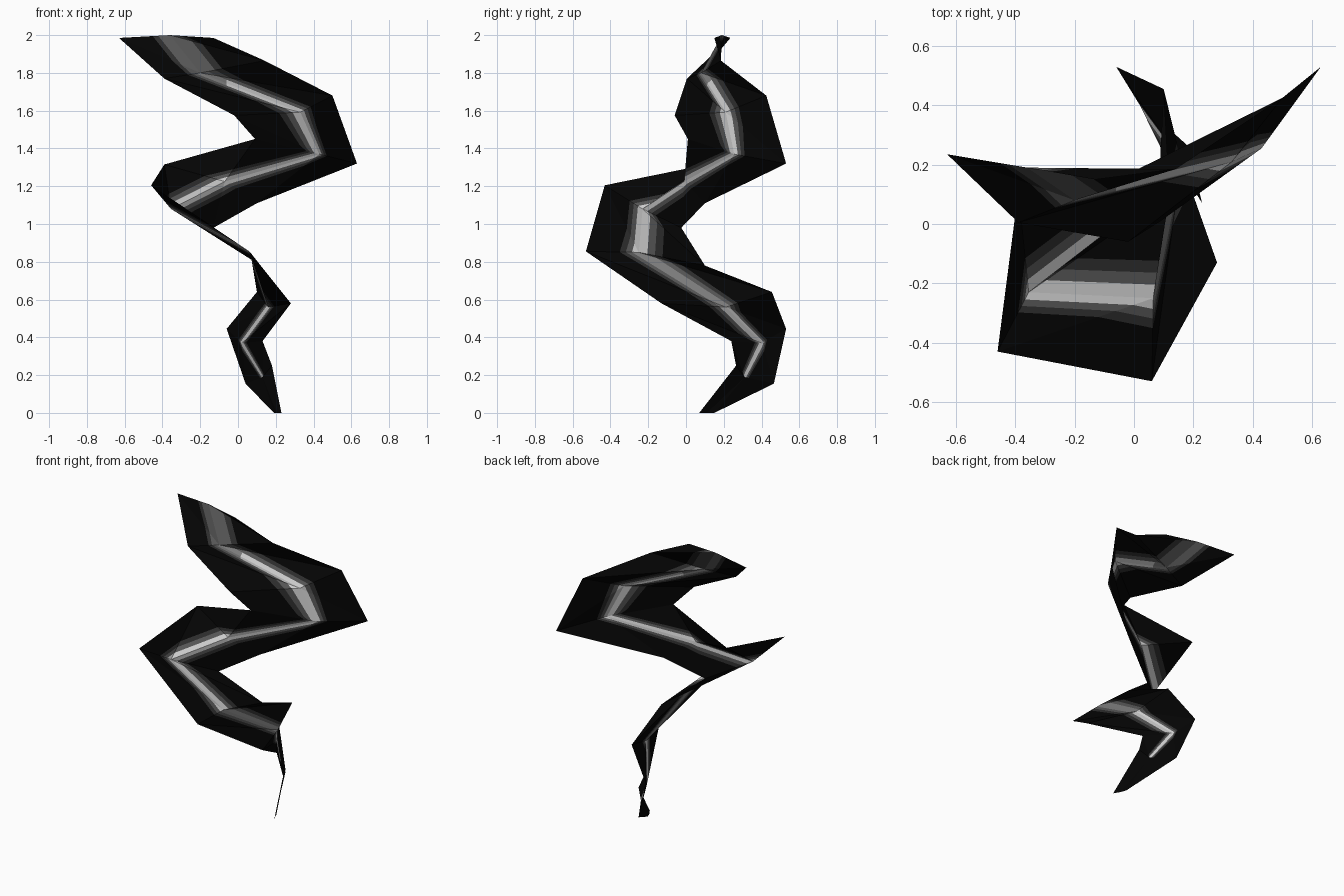
import bpy
import bmesh
from mathutils import Vector

if "Cube" in bpy.data.objects:
    bpy.data.objects.remove(bpy.data.objects["Cube"])

# Cross-sections of the ribbon, top to bottom:
# one edge, centre crease, other edge, half width of the glowing band
SECTIONS = [
    ((-0.13, 0.15, 1.985), (-0.36, 0.19, 2.00), (-0.63, 0.235, 1.985), 0.34),
    ((0.14, 0.185, 1.865), (-0.20, 0.08, 1.80), (-0.39, 0.005, 1.77), 0.34),
    ((0.50, 0.425, 1.68), (0.33, 0.21, 1.592), (-0.02, -0.06, 1.575), 0.32),
    ((0.63, 0.53, 1.32), (0.43, 0.255, 1.37), (0.09, 0.01, 1.45), 0.20),
    ((0.10, 0.10, 1.11), (-0.07, -0.01, 1.225), (-0.39, 0.11, 1.315), 0.33),
    ((-0.13, -0.025, 0.98), (-0.355, -0.23, 1.08), (-0.46, -0.43, 1.205), 0.34),
    ((0.12, 0.10, 0.78), (0.065, -0.25, 0.85), (0.06, -0.53, 0.855), 0.36),
    ((0.10, 0.455, 0.64), (0.16, 0.21, 0.56), (0.28, -0.13, 0.58), 0.26),
    ((-0.06, 0.53, 0.445), (0.02, 0.40, 0.37), (0.13, 0.24, 0.38), 0.22),
    ((0.04, 0.465, 0.155), (0.13, 0.31, 0.19), (0.18, 0.265, 0.25), 0.14),
    ((0.19, 0.15, 0.0), (0.205, 0.11, 0.0), (0.23, 0.07, 0.0), 0.14),
]
COLOURS = [("black", 0.0012), ("charcoal", 0.025), ("dark_grey", 0.09),
           ("mid_grey", 0.20), ("light_grey", 0.60)]
STEPS = [0.0, 0.36, 0.68, 1.0]      # stripe borders as parts of the band width
LEVELS = [4, 2, 1, 0]               # colours from the crease outwards
FADED = {0: [2, 2, 1, 0], 6: [3, 2, 1, 0], 9: [0, 0, 0, 0]}


def material(name, value):
    m = bpy.data.materials.new(name)
    m.diffuse_color = (value, value, value, 1)
    m.use_nodes = True
    m.node_tree.nodes["Principled BSDF"].inputs["Base Color"].default_value = m.diffuse_color
    return m


def add_face(bm, points, level):
    """Face from points, dropping repeated corners."""
    keep = [p for k, p in enumerate(points) if (p - points[k - 1]).length > 1e-5]
    if len(keep) < 3:
        return None
    f = bm.faces.new([bm.verts.new(p) for p in keep])
    f.material_index = level
    return f


def add_panel(bm, c0, e0, c1, e1, w0, w1, rising, levels):
    """Half of the ribbon: two triangles cut into stripes parallel to the crease."""
    lines = []
    for k in STEPS + [None]:
        if k is None:
            t0 = t1 = td = 1.0
        else:
            dw = w1 - w0
            t0, t1 = k * w0, k * w1
            td = k * w0 / (1 - k * dw) if rising else k * w1 / (1 + k * dw)
        diagonal = c0.lerp(e1, td) if rising else c1.lerp(e0, td)
        lines.append((c0.lerp(e0, t0), diagonal, c1.lerp(e1, t1)))
    core = []
    for p, q, level in zip(lines, lines[1:], levels):
        for r in (0, 1):
            quad = [p[r], p[r + 1], q[r + 1], q[r]]
            f = add_face(bm, quad if rising else quad[::-1], level)
            if f and level == 4:
                core.append(f)
    return core


# Folded ribbon
bm = bmesh.new()
fade_faces = []
for i, (top, low) in enumerate(zip(SECTIONS, SECTIONS[1:])):
    a0, c0, b0 = map(Vector, top[:3])
    a1, c1, b1 = map(Vector, low[:3])
    levels = FADED.get(i, LEVELS)
    core = add_panel(bm, c0, a0, c1, a1, top[3], low[3], True, levels)
    core += add_panel(bm, c0, b0, c1, b1, top[3], low[3], False, levels)
    if i == 1:
        fade_faces = core

# Core of the band brightens part way down the second fold
geom = set(fade_faces)
for f in fade_faces:
    geom.update(f.verts, f.edges)
bmesh.ops.bisect_plane(bm, geom=list(geom), plane_co=(-0.06, 0, 0), plane_no=(1, 0, 0))
for f in bm.faces:
    mid = f.calc_center_median()
    if f.material_index == 4 and mid.z > 1.7 and mid.x < -0.06:
        f.material_index = 3
bmesh.ops.remove_doubles(bm, verts=bm.verts, dist=1e-4)

mesh = bpy.data.meshes.new("ribbon")
bm.to_mesh(mesh)
bm.free()
for name, value in COLOURS:
    mesh.materials.append(material(name, value))
ribbon = bpy.data.objects.new("ribbon", mesh)
bpy.context.collection.objects.link(ribbon)
